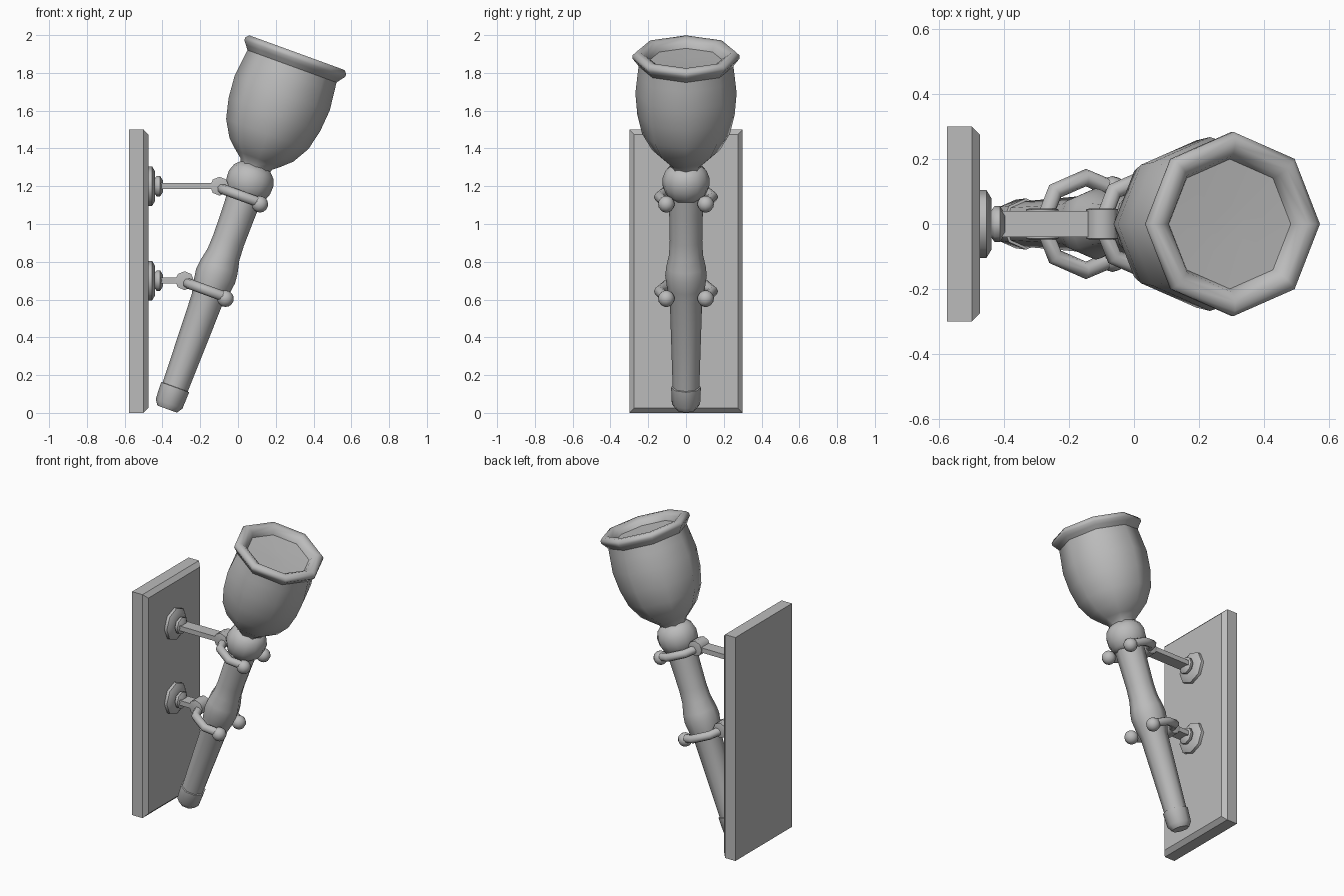
import bpy, bmesh, math
from mathutils import Matrix, Vector

if "Cube" in bpy.data.objects:
    bpy.data.objects.remove(bpy.data.objects["Cube"], do_unlink=True)

grey = bpy.data.materials.new("plain_grey")
grey.use_nodes = True
grey.diffuse_color = (0.5, 0.5, 0.5, 1)
grey.node_tree.nodes["Principled BSDF"].inputs["Base Color"].default_value = (0.5, 0.5, 0.5, 1)


def finish(obj, angle):
    bpy.ops.object.select_all(action="DESELECT")
    obj.select_set(True)
    bpy.context.view_layer.objects.active = obj
    bpy.ops.object.shade_smooth_by_angle(angle=math.radians(angle))


def add_mesh(name, bm, matrix=Matrix(), angle=55):
    bmesh.ops.recalc_face_normals(bm, faces=bm.faces)
    mesh = bpy.data.meshes.new(name)
    bm.to_mesh(mesh)
    bm.free()
    mesh.materials.append(grey)
    obj = bpy.data.objects.new(name, mesh)
    bpy.context.collection.objects.link(obj)
    obj.matrix_world = matrix
    finish(obj, angle)
    return obj


def lathe(name, profile, matrix, sides=8, angle=55):
    """Turn (height, radius) pairs about local z; both ends are capped."""
    bm = bmesh.new()
    rings = []
    for h, r in profile:
        rings.append([bm.verts.new((r * math.cos(a), r * math.sin(a), h))
                      for a in (math.tau * i / sides for i in range(sides))])
    for low, high in zip(rings, rings[1:]):
        for i in range(sides):
            j = (i + 1) % sides
            bm.faces.new((low[i], low[j], high[j], high[i]))
    bm.faces.new(rings[0])
    bm.faces.new(rings[-1])
    return add_mesh(name, bm, matrix, angle)


def box(name, low, high):
    bm = bmesh.new()
    bmesh.ops.create_cube(bm, size=1)
    low, high = Vector(low), Vector(high)
    for v in bm.verts:
        v.co = Vector(a + (b - a) * (c + 0.5) for a, b, c in zip(low, high, v.co))
    return bm


# Wall board with a chamfered front face
bm = box("wall_board", (-0.577, -0.3, 0), (-0.474, 0.3, 1.5))
for v in bm.verts:
    if v.co.x > -0.5:
        v.co.x = -0.5
front = [f for f in bm.faces if all(v.co.x > -0.51 for v in f.verts)]
ext = bmesh.ops.extrude_face_region(bm, geom=front)
bmesh.ops.delete(bm, geom=front, context="FACES_ONLY")
for v in ext["geom"]:
    if isinstance(v, bmesh.types.BMVert):
        v.co.x = -0.474
        v.co.y -= math.copysign(0.026, v.co.y)
        v.co.z -= math.copysign(0.026, v.co.z - 0.75)
add_mesh("wall_board", bm, angle=20)

# Leaning torch: local z runs along the handle
tilt = Matrix.Translation((-0.375, 0, 0.02)) @ Matrix.Rotation(math.radians(20), 4, "Y")

lathe("handle_end_cap", [(0, 0.055), (0.03, 0.075), (0.123, 0.079), (0.125, 0.07)], tilt)
lathe("handle", [(0.1, 0.07), (0.62, 0.086), (0.68, 0.1), (0.75, 0.11), (0.8, 0.105),
                 (0.87, 0.09), (0.95, 0.086), (1.1, 0.089), (1.22, 0.094)], tilt)
lathe("neck_knob", [(1.19, 0.085), (1.215, 0.108), (1.255, 0.123), (1.3, 0.125),
                    (1.34, 0.11), (1.37, 0.08)], tilt, 12)
lathe("torch_cup", [(1.35, 0.08), (1.38, 0.088), (1.41, 0.125), (1.46, 0.18), (1.55, 0.232),
                    (1.66, 0.258), (1.78, 0.268), (1.88, 0.257), (1.94, 0.25)], tilt)
lathe("cup_rim_and_bowl", [(1.92, 0.24), (1.93, 0.25), (1.955, 0.268), (1.975, 0.284),
                           (1.992, 0.284), (2.008, 0.268), (2.008, 0.24), (1.99, 0.212),
                           (1.96, 0.2), (1.955, 0.05)], tilt)

# Two wall brackets, each with flange, arm, hinge and open clamp ring
along_x = Matrix.Rotation(math.radians(90), 4, "Y")
along_y = Matrix.Rotation(math.radians(-90), 4, "X")
for label, z, hinge_x, ring_t in (("upper", 1.2, -0.098, 1.195), ("lower", 0.7, -0.283, 0.663)):
    wall = Matrix.Translation((-0.475, 0, z)) @ along_x
    lathe(label + "_flange", [(-0.01, 0.105), (0.02, 0.105), (0.035, 0.08), (0.036, 0.03)], wall)
    lathe(label + "_arm_socket", [(0.03, 0.035), (0.045, 0.055), (0.062, 0.055), (0.078, 0.03)], wall)
    add_mesh(label + "_arm", box("", (-0.42, -0.04, z - 0.016), (hinge_x, 0.04, z + 0.016)))
    lathe(label + "_hinge", [(-0.048, 0.038), (-0.045, 0.05), (0.045, 0.05), (0.048, 0.038)],
          Matrix.Translation((hinge_x, 0, z)) @ along_y)

    # Clamp ring open towards the room
    curve = bpy.data.curves.new(label + "_clamp_ring", "CURVE")
    curve.dimensions = "3D"
    curve.bevel_depth = 0.027
    curve.bevel_resolution = 2
    curve.use_fill_caps = True
    spline = curve.splines.new("POLY")
    spline.points.add(6)
    for i, p in enumerate(spline.points):
        a = math.radians(45 + 45 * i)
        p.co = (0.143 * math.cos(a), 0.143 * math.sin(a), 0, 1)
    curve.materials.append(grey)
    ring = bpy.data.objects.new(label + "_clamp_ring", curve)
    bpy.context.collection.objects.link(ring)
    at_ring = tilt @ Matrix.Translation((0, 0, ring_t))
    ring.matrix_world = at_ring
    bpy.ops.object.select_all(action="DESELECT")
    ring.select_set(True)
    bpy.context.view_layer.objects.active = ring
    bpy.ops.object.convert(target="MESH")
    finish(bpy.context.view_layer.objects.active, 60)

    # Ball ends of the clamp
    for side, name in ((1, "back"), (-1, "front")):
        bm = bmesh.new()
        bmesh.ops.create_uvsphere(bm, u_segments=12, v_segments=8, radius=0.044)
        add_mesh(f"{label}_{name}_clamp_ball", bm,
                 at_ring @ Matrix.Translation((0.09, side * 0.104, -0.008)))
